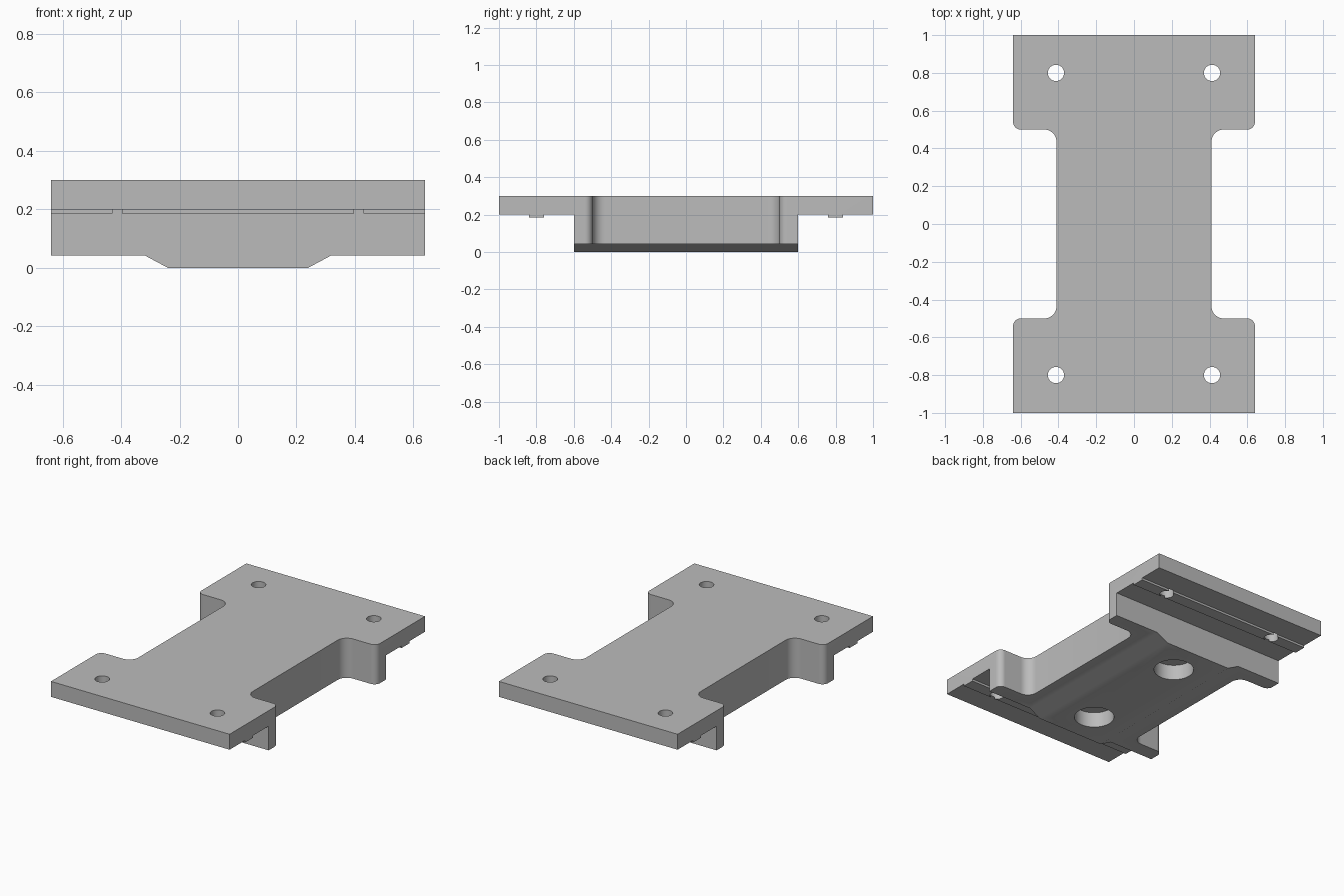
import bpy, bmesh
from math import cos, sin, pi
from mathutils import Matrix, Vector

cube = bpy.data.objects.get("Cube")
if cube:
    bpy.data.objects.remove(cube, do_unlink=True)

TOP, FLANGE, WING = 0.3, 0.2, 0.043    # top face, flange underside, wing underside
HALF_W, WEB, BODY_END = 0.64, 0.41, 0.6

grey = bpy.data.materials.new("plain_grey")
grey.use_nodes = True
colour = (0.5, 0.5, 0.5, 1)
grey.diffuse_color = colour
grey.node_tree.nodes["Principled BSDF"].inputs["Base Color"].default_value = colour


def prism(name, points, depth):
    """Extrude a closed loop of 3D points along the depth vector."""
    bm = bmesh.new()
    face = bm.faces.new([bm.verts.new(p) for p in points])
    out = bmesh.ops.extrude_face_region(bm, geom=[face])
    moved = [v for v in out["geom"] if isinstance(v, bmesh.types.BMVert)]
    bmesh.ops.translate(bm, verts=moved, vec=Vector(depth))
    bmesh.ops.recalc_face_normals(bm, faces=bm.faces)
    return add_object(name, bm)


def cylinder(name, radius, x, y, low, high):
    bm = bmesh.new()
    bmesh.ops.create_cone(bm, cap_ends=True, segments=48, radius1=radius, radius2=radius,
                          depth=high - low,
                          matrix=Matrix.Translation((x, y, (low + high) / 2)))
    return add_object(name, bm)


def add_object(name, bm):
    mesh = bpy.data.meshes.new(name)
    bm.to_mesh(mesh)
    bm.free()
    obj = bpy.data.objects.new(name, mesh)
    bpy.context.collection.objects.link(obj)
    return obj


def arc(cx, cy, r, start, end, steps=10):
    return [(cx + r * cos(a), cy + r * sin(a))
            for a in (start + (end - start) * i / steps for i in range(steps + 1))]


# I-shaped outline: one quarter mirrored around
outer, inner, shoulder = 0.04, 0.065, 0.5
quarter = (arc(WEB + inner, shoulder - inner, inner, pi, pi / 2)
           + arc(HALF_W - outer, shoulder + outer, outer, -pi / 2, 0)
           + [(HALF_W, 1)])
right_half = [(x, -y) for x, y in reversed(quarter)] + quarter
outline = right_half + [(-x, y) for x, y in reversed(right_half)]
plate = prism("mounting_plate", [(x, y, 0) for x, y in outline], (0, 0, TOP))
plate.data.materials.append(grey)

# Cutters for the flange underside (leaving the rib) and the sloped keel sides
rib = FLANGE - 0.014
under_flange = [(BODY_END, -0.1), (1.1, -0.1), (1.1, FLANGE), (0.84, FLANGE),
                (0.84, rib), (0.76, rib), (0.76, FLANGE), (BODY_END, FLANGE)]
slope = 0.08 / WING
beside_keel = [(0.32, WING), (1, WING), (1, -0.02), (0.24 - 0.02 * slope, -0.02)]
cutters = []
for s in (-1, 1):
    cutters.append(prism("flange_cutter", [(-1, s * y, z) for y, z in under_flange], (2, 0, 0)))
    cutters.append(prism("keel_cutter", [(s * x, -1.2, z) for x, z in beside_keel], (0, 2.4, 0)))
    # Blind round pocket under the body
    cutters.append(cylinder("pocket_cutter", 0.12, 0, s * 0.375, -0.1, 0.1))
    # Through holes in the flange
    for t in (-1, 1):
        cutters.append(cylinder("hole_cutter", 0.043, t * 0.413, s * 0.8, -0.1, 0.5))

for cutter in cutters:
    cutter.hide_render = True
    mod = plate.modifiers.new(cutter.name, "BOOLEAN")
    mod.operation, mod.solver, mod.object = "DIFFERENCE", "EXACT", cutter

# Bake the cuts and drop the helpers
graph = bpy.context.evaluated_depsgraph_get()
baked = bpy.data.meshes.new_from_object(plate.evaluated_get(graph))
plate.modifiers.clear()
plate.data = baked
baked.materials.clear()
baked.materials.append(grey)
for poly in baked.polygons:
    poly.material_index = 0
for cutter in cutters:
    bpy.data.objects.remove(cutter, do_unlink=True)

bpy.ops.object.select_all(action="DESELECT")
plate.select_set(True)
bpy.context.view_layer.objects.active = plate
bpy.ops.object.shade_smooth_by_angle(angle=pi / 6)
